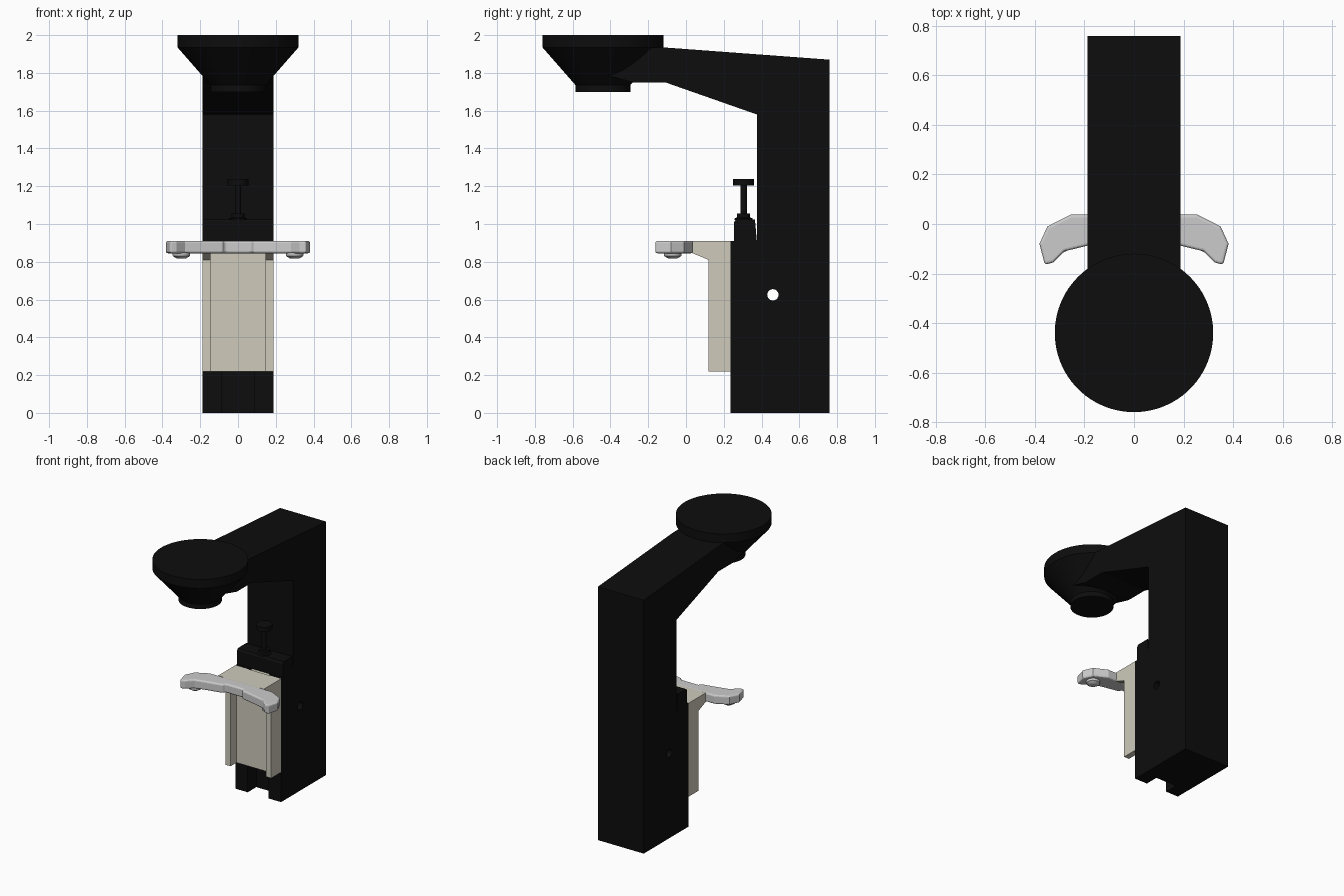
import bpy, bmesh, math
from mathutils import Vector

if "Cube" in bpy.data.objects:
    bpy.data.objects.remove(bpy.data.objects["Cube"])


def material(name, rgb):
    m = bpy.data.materials.new(name)
    m.diffuse_color = (*rgb, 1)
    m.use_nodes = True
    m.node_tree.nodes["Principled BSDF"].inputs["Base Color"].default_value = m.diffuse_color
    return m


BLACK = material("black_plastic", (0.004, 0.004, 0.004))
CREAM = material("cream_plastic", (0.62, 0.59, 0.50))


def finish(name, bm, mat, smooth=False):
    bmesh.ops.recalc_face_normals(bm, faces=bm.faces)
    me = bpy.data.meshes.new(name)
    bm.to_mesh(me)
    bm.free()
    ob = bpy.data.objects.new(name, me)
    bpy.context.collection.objects.link(ob)
    if mat:
        me.materials.append(mat)
    bpy.ops.object.select_all(action='DESELECT')
    ob.select_set(True)
    bpy.context.view_layer.objects.active = ob
    if smooth:
        bpy.ops.object.shade_smooth_by_angle(angle=math.radians(30))
    return ob


def extrude(name, pts, lo, hi, axis, mat=None):
    """Extrude a (y, z) profile along x, or an (x, y) profile along z."""
    bm = bmesh.new()
    vs = [bm.verts.new((lo, a, b) if axis == 'x' else (a, b, lo)) for a, b in pts]
    f = bm.faces.new(vs)
    r = bmesh.ops.extrude_face_region(bm, geom=[f])
    step = Vector((hi - lo, 0, 0)) if axis == 'x' else Vector((0, 0, hi - lo))
    for v in r['geom']:
        if isinstance(v, bmesh.types.BMVert):
            v.co += step
    return finish(name, bm, mat)


def lathe(name, prof, x, y, mat=None, n=32):
    """Solid of revolution about z from (radius, z) pairs."""
    bm = bmesh.new()
    rings = [[bm.verts.new((x + r * math.cos(2 * math.pi * i / n),
                            y + r * math.sin(2 * math.pi * i / n), z))
              for i in range(n)] for r, z in prof]
    for a, b in zip(rings, rings[1:]):
        for i in range(n):
            j = (i + 1) % n
            bm.faces.new((a[i], a[j], b[j], b[i]))
    bm.faces.new(rings[0])
    bm.faces.new(rings[-1])
    return finish(name, bm, mat, True)


def mirrored(half):
    return half + [(-x, y) for x, y in reversed(half)]


W = 0.187

# Column and overhanging arm in one profile
column = extrude("column_and_arm", [
    (0.76, 0), (0.76, 1.87), (-0.12, 1.935), (-0.36, 1.935), (-0.43, 1.79),
    (-0.28, 1.75), (-0.11, 1.75), (0.375, 1.58), (0.375, 0)], -W, W, 'x', BLACK)

# Round through hole in the column sides
bpy.ops.mesh.primitive_cylinder_add(vertices=32, radius=0.03, depth=1,
                                    location=(0, 0.46, 0.625),
                                    rotation=(0, math.pi / 2, 0))
cutter = bpy.context.object
cutter.name = "hole_cutter"
cutter.hide_render = True
mod = column.modifiers.new("hole", 'BOOLEAN')
mod.object = cutter
mod.solver = 'EXACT'
bpy.context.view_layer.objects.active = column
bpy.ops.object.modifier_apply(modifier=mod.name)
bpy.data.objects.remove(cutter)

# Lower front guide with vertical channel
extrude("guide_rail", mirrored([(0.085, 0.335), (0.085, 0.235), (W, 0.235), (W, 0.375)]),
        0, 0.91, 'z', BLACK)

# Round head on the arm
lathe("head", [(0.145, 1.70), (0.145, 1.735), (0.32, 1.935), (0.32, 2.0)],
      0, -0.44, BLACK, 96)

# Adjuster block with stepped top, and thumb screw
extrude("adjuster_block", [(0.255, 0.91), (0.255, 1.01), (0.265, 1.025),
                           (0.365, 1.025), (0.375, 0.91)], -W, W, 'x', BLACK)
lathe("screw_collar", [(0.048, 1.02), (0.048, 1.03), (0.035, 1.035), (0.035, 1.055)],
      0, 0.305, BLACK)
lathe("thumb_screw", [(0.017, 1.04), (0.017, 1.205), (0.055, 1.205), (0.055, 1.238)],
      0, 0.305, BLACK)

# Sliding carriage: web, tongue, bracket sides and top plate
extrude("carriage_web", mirrored([(0.075, 0.32), (0.075, 0.235), (0.15, 0.235), (0.15, 0.19)]),
        0.22, 0.90, 'z', CREAM)
side = [(0.235, 0.22), (0.12, 0.22), (0.12, 0.81), (0.035, 0.845), (0.035, 0.91), (0.235, 0.91)]
for s, label in ((-1, "left"), (1, "right")):
    extrude("carriage_side_" + label, side, s * 0.145, s * W, 'x', CREAM)
extrude("carriage_top", [(0.03, 0.85), (0.235, 0.85), (0.235, 0.91), (0.03, 0.91)],
        -0.146, 0.146, 'x', CREAM)

# Curved two-wing handle with softened edges
handle = extrude("handle", mirrored([
    (0.07, -0.045), (0.08, -0.065), (0.19, -0.088), (0.28, -0.11), (0.325, -0.155), (0.36, -0.165),
    (0.382, -0.08), (0.35, -0.01), (0.255, 0.038), (0.185, 0.038)]), 0.845, 0.911, 'z')
bev = handle.modifiers.new("soft_edges", 'BEVEL')
bev.width = 0.012
bev.segments = 3
bev.limit_method = 'ANGLE'
bev.angle_limit = math.radians(40)

# Small round feet under the handle
for s, label in ((-1, "left"), (1, "right")):
    lathe("handle_foot_" + label, [(0.025, 0.818), (0.045, 0.83), (0.048, 0.85)],
          s * 0.30, -0.07, None, 24)
